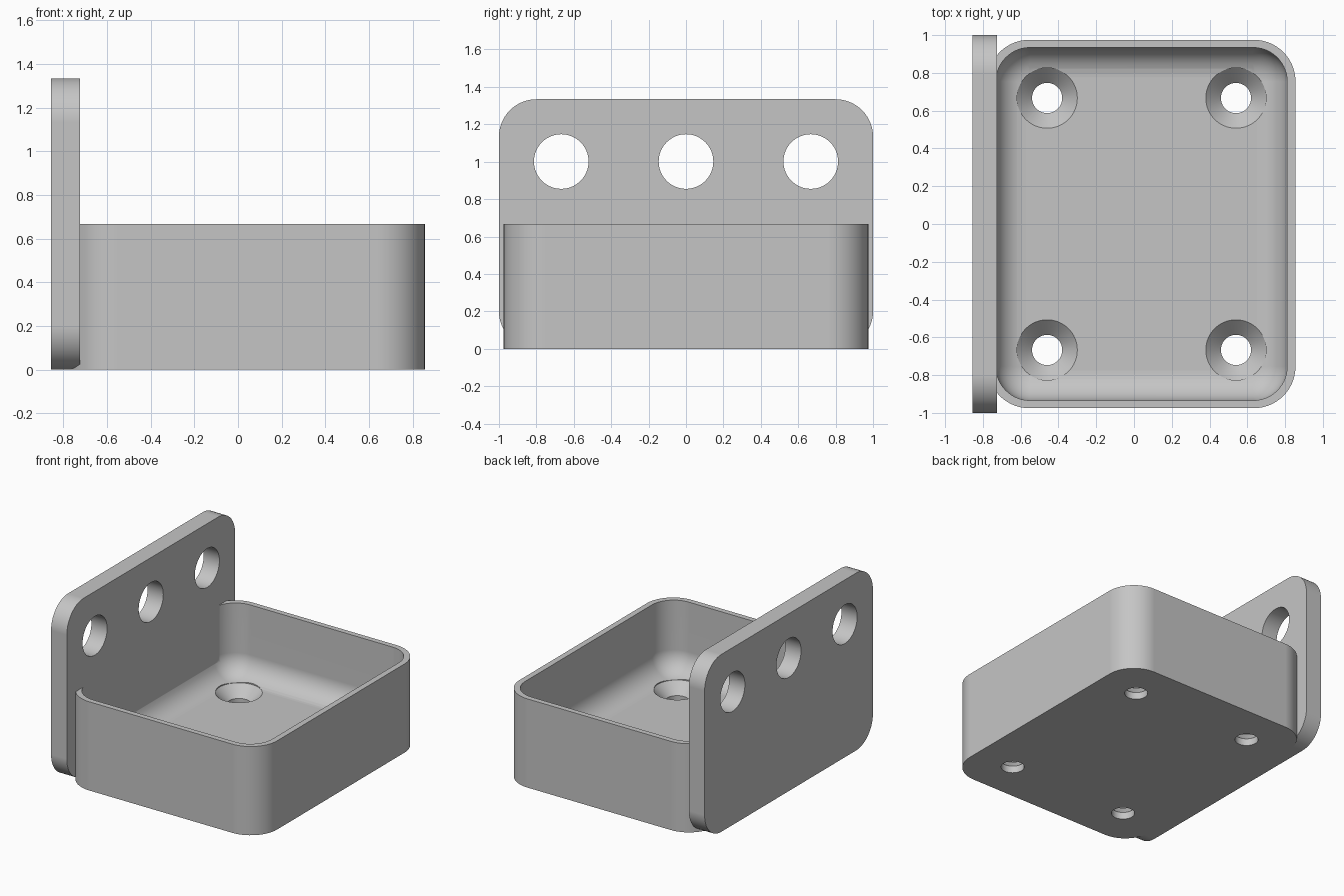
import bpy, bmesh, math
from math import sin, cos, pi
from mathutils import Vector, Matrix

cube = bpy.data.objects.get("Cube")
if cube:
    bpy.data.objects.remove(cube, do_unlink=True)

grey = bpy.data.materials.new("light grey")
grey.use_nodes = True
grey.diffuse_color = (0.56, 0.56, 0.56, 1)
grey.node_tree.nodes["Principled BSDF"].inputs["Base Color"].default_value = grey.diffuse_color


def rounded_ring(hx, hy, r, z, steps=14):
    """Rounded rectangle outline at height z."""
    ring = []
    for q, (sx, sy) in enumerate([(1, 1), (-1, 1), (-1, -1), (1, -1)]):
        for i in range(steps + 1):
            a = (q + i / steps) * pi / 2
            ring.append(Vector((sx * (hx - r) + r * cos(a), sy * (hy - r) + r * sin(a), z)))
    return ring


def circle_ring(r, z, n=64):
    return [Vector((r * cos(2 * pi * i / n), r * sin(2 * pi * i / n), z)) for i in range(n)]


def loft(name, rings, matrix):
    """Closed solid through a stack of matching outlines."""
    bm = bmesh.new()
    loops = [[bm.verts.new(matrix @ p) for p in ring] for ring in rings]
    bm.faces.new(loops[0][::-1])
    bm.faces.new(loops[-1])
    for low, high in zip(loops, loops[1:]):
        for i in range(len(low)):
            j = (i + 1) % len(low)
            bm.faces.new((low[i], low[j], high[j], high[i]))
    bmesh.ops.recalc_face_normals(bm, faces=bm.faces)
    mesh = bpy.data.meshes.new(name)
    bm.to_mesh(mesh)
    bm.free()
    mesh.materials.append(grey)
    obj = bpy.data.objects.new(name, mesh)
    bpy.context.collection.objects.link(obj)
    return obj


def combine(target, tool, operation):
    """Apply a boolean and discard the tool."""
    bpy.context.view_layer.objects.active = target
    mod = target.modifiers.new("boolean", 'BOOLEAN')
    mod.operation, mod.object, mod.solver = operation, tool, 'EXACT'
    bpy.ops.object.modifier_apply(modifier=mod.name)
    bpy.data.objects.remove(tool, do_unlink=True)


# Tray with vertical walls
FLOOR, HEIGHT, FILLET = 0.133, 0.667, 0.16
bracket = loft("tray_bracket",
               [rounded_ring(0.815, 0.975, 0.22, z) for z in (0, HEIGHT)],
               Matrix.Translation((0.04, 0, 0)))

# Cavity with a filleted floor
rings = []
for i in range(11):
    a = i / 10 * pi / 2
    inset = FILLET * (1 - sin(a))
    rings.append(rounded_ring(0.771 - inset, 0.934 - inset, 0.18 - inset,
                              FLOOR + FILLET * (1 - cos(a))))
rings.append(rounded_ring(0.771, 0.934, 0.18, 1))
combine(bracket, loft("cavity", rings, Matrix.Translation((0.04, 0, 0))), 'DIFFERENCE')

# Upright mounting plate, extruded along x
upright = Matrix.Translation((-0.855, 0, 0.667)) @ Matrix(
    ((0, 0, 1, 0), (1, 0, 0, 0), (0, 1, 0, 0), (0, 0, 0, 1)))
plate = loft("plate", [rounded_ring(1, 0.667, 0.2, d) for d in (0, 0.131)], upright)
combine(bracket, plate, 'UNION')

# Row of holes through the plate
for y in (-0.667, 0, 0.667):
    hole = loft("plate_hole", [circle_ring(0.146, d) for d in (-0.1, 0.3)],
                upright @ Matrix.Translation((y, 0.334, 0)))
    combine(bracket, hole, 'DIFFERENCE')

# Countersunk screw holes in the floor
profile = [(0.08, -0.1), (0.08, FLOOR - 0.08), (0.16, FLOOR), (0.16, 0.4)]
for x in (-0.46, 0.54):
    for y in (-0.667, 0.667):
        screw = loft("screw_hole", [circle_ring(r, z) for r, z in profile],
                     Matrix.Translation((x, y, 0)))
        combine(bracket, screw, 'DIFFERENCE')

# Smooth the curves, keep crisp edges and flat faces
bpy.ops.object.select_all(action='DESELECT')
bracket.select_set(True)
bpy.context.view_layer.objects.active = bracket
bpy.ops.object.shade_smooth_by_angle(angle=math.radians(30))
normals = bracket.modifiers.new("weighted normals", 'WEIGHTED_NORMAL')
normals.keep_sharp = True
